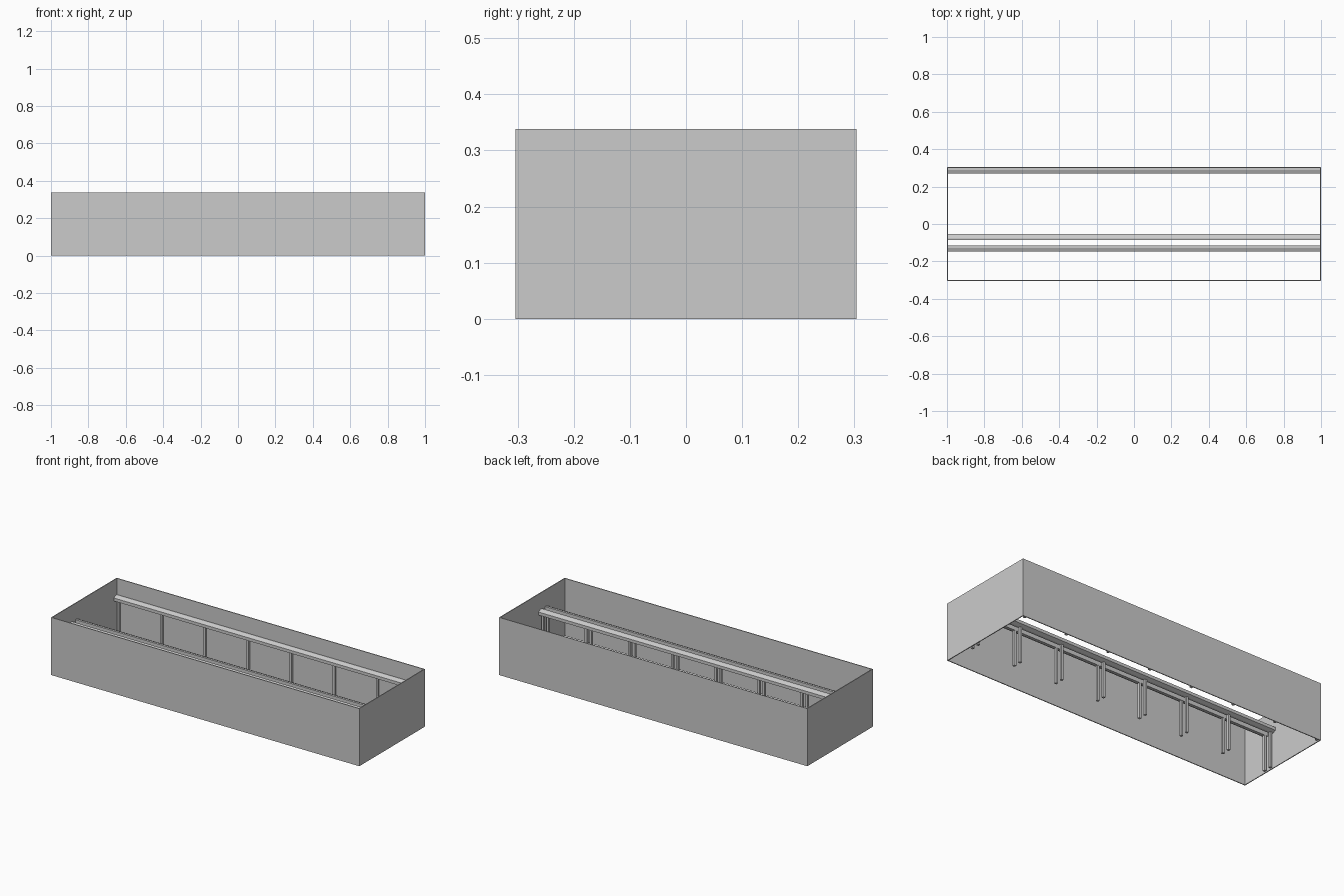
import bpy, bmesh

if "Cube" in bpy.data.objects:
    bpy.data.objects.remove(bpy.data.objects["Cube"])

L, W, H, T = 1.0, 0.304, 0.338, 0.005


def mesh_object(name, bm):
    bmesh.ops.recalc_face_normals(bm, faces=bm.faces)
    me = bpy.data.meshes.new(name)
    bm.to_mesh(me)
    bm.free()
    ob = bpy.data.objects.new(name, me)
    bpy.context.collection.objects.link(ob)
    return ob


def extrude(name, points, offset):
    bm = bmesh.new()
    face = bm.faces.new([bm.verts.new(p) for p in points])
    res = bmesh.ops.extrude_face_region(bm, geom=[face], use_keep_orig=True)
    verts = [v for v in res["geom"] if isinstance(v, bmesh.types.BMVert)]
    bmesh.ops.translate(bm, verts=verts, vec=offset)
    return mesh_object(name, bm)


def box(name, x0, x1, y0, y1, z0, z1):
    pts = [(x0, y0, z0), (x1, y0, z0), (x1, y1, z0), (x0, y1, z0)]
    return extrude(name, pts, (0, 0, z1 - z0))


# Thin enclosing walls, open at top and bottom
box("front_wall", -L, L, -W, -W + T, 0, H)
box("back_wall", -L, L, W - T, W, 0, H)
box("left_wall", -L, -L + T, -W + T, W - T, 0, H)
box("right_wall", L - T, L, -W + T, W - T, 0, H)

# Rails: back edge y, and the side the rail bulges towards
rails = [("back", 0.302, -1), ("middle", -0.086, 1), ("front", -0.115, -1)]
D, P = 0.032, 0.014
for name, y, s in rails:
    # Trapezoid rail running the whole length
    profile = [(0, 0.207), (0, 0.243), (0.012, 0.243),
               (D, 0.234), (D, 0.216), (0.012, 0.207)]
    x = L - T
    extrude(name + "_rail", [(-x, y + s * a, z) for a, z in profile], (2 * x, 0, 0))
    # Eight square posts standing under the rear part of the rail
    yc = y + s * 0.008
    for i in range(8):
        xc = -0.98 + 0.28 * i
        box(f"{name}_post_{i + 1}", xc - P / 2, xc + P / 2,
            yc - P / 2, yc + P / 2, 0, 0.225)
